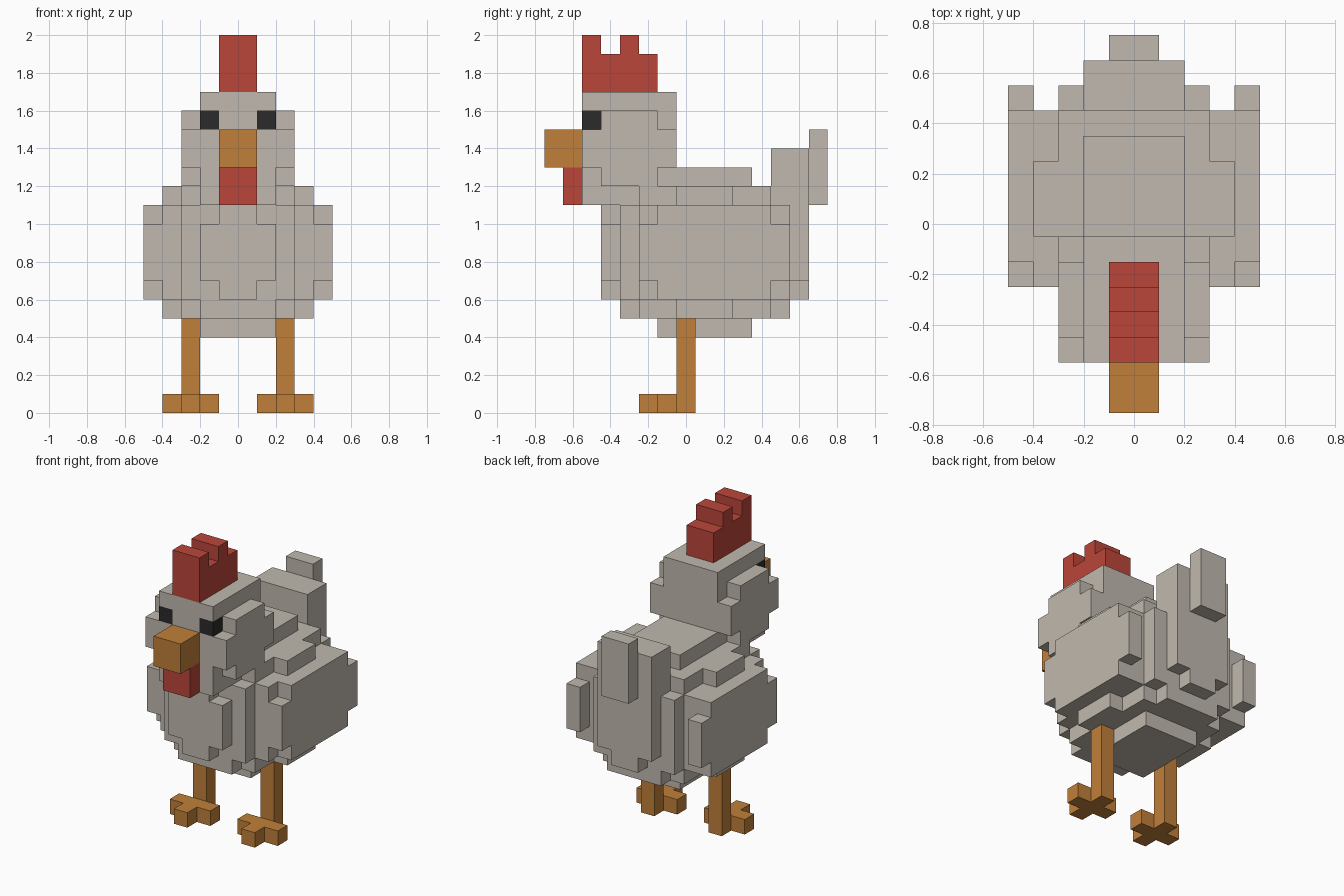
import bpy
import bmesh
from mathutils import Vector

if "Cube" in bpy.data.objects:
    bpy.data.objects.remove(bpy.data.objects["Cube"])

UNIT = 0.1  # edge of one block


def material(name, rgb):
    mat = bpy.data.materials.new(name)
    mat.use_nodes = True
    colour = (*rgb, 1)
    mat.diffuse_color = colour
    bsdf = mat.node_tree.nodes["Principled BSDF"]
    bsdf.inputs["Base Color"].default_value = colour
    bsdf.inputs["Roughness"].default_value = 0.9
    return mat


FEATHER = material("feather_grey", (0.53, 0.485, 0.425))
ORANGE = material("beak_orange", (0.53, 0.216, 0.042))
RED = material("comb_red", (0.50, 0.061, 0.042))
BLACK = material("eye_black", (0.024, 0.024, 0.024))


def box(x0, x1, y0, y1, z0, z1):
    """Set of block cells inside a box, in block units."""
    return {(x, y, z) for x in range(x0, x1) for y in range(y0, y1) for z in range(z0, z1)}


def wide(half, *yz):
    """Box centred on x."""
    return box(-half, half, *yz)


def mirrored(cells):
    return {(-1 - x, y, z) for x, y, z in cells}


def build(name, cells, mat, accent=frozenset(), accent_mat=None):
    """Skin the outside of a set of blocks; accent cells take the second material."""
    bm = bmesh.new()
    for cell in sorted(cells):
        for axis in range(3):
            for side in (0, 1):
                step = [0, 0, 0]
                step[axis] = 2 * side - 1
                if tuple(c + s for c, s in zip(cell, step)) in cells:
                    continue
                u, v = [(1, 2), (2, 0), (0, 1)][axis]
                loop = [(0, 0), (1, 0), (1, 1), (0, 1)]
                corners = []
                for a, b in (loop if side else loop[::-1]):
                    p = Vector(cell)
                    p[axis] += side
                    p[u] += a
                    p[v] += b
                    p.y -= 0.5
                    corners.append(bm.verts.new(p * UNIT))
                bm.faces.new(corners).material_index = int(cell in accent)
    # Weld the blocks and merge flat areas into clean panels
    bmesh.ops.remove_doubles(bm, verts=bm.verts[:], dist=0.001)
    bmesh.ops.dissolve_limit(bm, angle_limit=0.01, verts=bm.verts[:],
                             edges=bm.edges[:], delimit={"MATERIAL"})
    mesh = bpy.data.meshes.new(name)
    bm.to_mesh(mesh)
    bm.free()
    mesh.materials.append(mat)
    if accent_mat:
        mesh.materials.append(accent_mat)
    obj = bpy.data.objects.new(name, mesh)
    bpy.context.collection.objects.link(obj)


def build_pair(name, cells, mat):
    build("left_" + name, cells, mat)
    build("right_" + name, mirrored(cells), mat)


# Body: rounded stack of blocks, with breast, tail and saddle
body = wide(2, -1, 4, 4, 13)
for low, high in ((5, 6), (11, 12)):
    body |= wide(4, 0, 3, low, high) | wide(3, -2, 5, low, high) | wide(2, -3, 6, low, high)
body |= wide(4, -2, 5, 6, 11) | wide(3, -3, 6, 6, 11)
body |= wide(2, -4, -3, 7, 10) | wide(1, -4, -3, 6, 11)
body |= wide(2, 6, 7, 7, 11) | wide(1, 6, 7, 6, 11)
body |= wide(2, 5, 7, 11, 14) | wide(1, 7, 8, 11, 15)
build("body", body, FEATHER)

# Wings
build_pair("wing", box(4, 5, -1, 5, 6, 11) | box(4, 5, -2, 6, 7, 10), FEATHER)

# Head with neck, cheeks and eyes
head = wide(2, -5, 0, 13, 17) | wide(2, -5, -1, 12, 13) | wide(2, -5, -2, 11, 12)
head |= wide(3, -4, -1, 12, 16) | wide(3, -5, 0, 13, 15)
eye = box(1, 2, -5, -4, 15, 16)
build("head", head, FEATHER, eye | mirrored(eye), BLACK)

# Beak, wattle and comb
build("beak", wide(1, -7, -5, 13, 15), ORANGE)
build("wattle", wide(1, -6, -5, 11, 13), RED)
comb = wide(1, -5, -1, 17, 19) | wide(1, -5, -4, 19, 20) | wide(1, -3, -2, 19, 20)
build("comb", comb, RED)

# Legs with three-toed feet
leg = box(2, 3, 0, 1, 0, 5) | box(1, 4, -1, 0, 0, 1) | box(2, 3, -2, -1, 0, 1)
build_pair("leg", leg, ORANGE)
